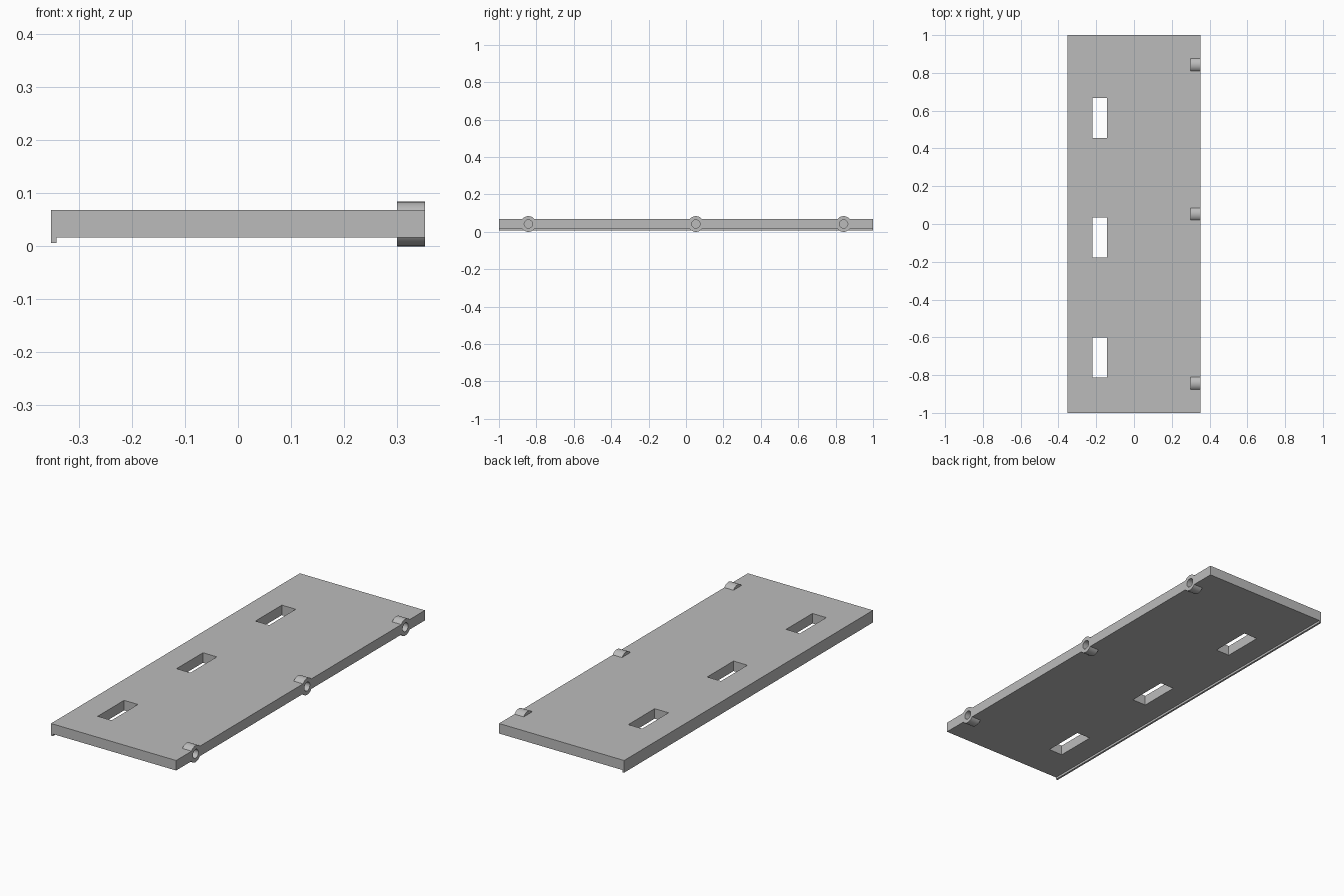
import bpy, bmesh, math
from mathutils import Matrix, Vector

cube = bpy.data.objects.get("Cube")
if cube:
    bpy.data.objects.remove(cube)

HALF_W, HALF_L = 0.352, 1.0
BOTTOM, TOP = 0.017, 0.068
BOSS_Z, BOSS_R, BOSS_LEN, HOLE_R = 0.042, 0.042, 0.052, 0.022

grey = bpy.data.materials.new("plain grey")
grey.use_nodes = True
colour = (0.5, 0.5, 0.5, 1)
grey.diffuse_color = colour
grey.node_tree.nodes["Principled BSDF"].inputs["Base Color"].default_value = colour


def make_object(name, bm, helper=False):
    bmesh.ops.recalc_face_normals(bm, faces=bm.faces)
    mesh = bpy.data.meshes.new(name)
    bm.to_mesh(mesh)
    bm.free()
    mesh.materials.append(grey)
    obj = bpy.data.objects.new(name, mesh)
    bpy.context.collection.objects.link(obj)
    if helper:
        obj.hide_render = True
        obj.hide_viewport = True
        obj.display_type = 'WIRE'
    return obj


def add_box(bm, centre, size):
    matrix = Matrix.Translation(centre) @ Matrix.Diagonal((*size, 1))
    bmesh.ops.create_cube(bm, size=1, matrix=matrix)


def add_rod(bm, x0, x1, y, radius):
    matrix = Matrix.Translation(((x0 + x1) / 2, y, BOSS_Z)) @ Matrix.Rotation(math.pi / 2, 4, 'Y')
    bmesh.ops.create_cone(bm, cap_ends=True, segments=48, radius1=radius,
                          radius2=radius, depth=x1 - x0, matrix=matrix)


def boolean(obj, other, operation):
    mod = obj.modifiers.new(other.name, 'BOOLEAN')
    mod.operation, mod.object, mod.solver = operation, other, 'EXACT'


# Panel: a flat slab with a thin lip under its right edge, extruded lengthwise
profile = [(-HALF_W, 0.006), (-0.342, 0.006), (-0.342, BOTTOM),
           (HALF_W, BOTTOM), (HALF_W, TOP), (-HALF_W, TOP)]
bm = bmesh.new()
face = bm.faces.new([bm.verts.new((x, -HALF_L, z)) for x, z in profile])
ext = bmesh.ops.extrude_face_region(bm, geom=[face])
bmesh.ops.translate(bm, vec=Vector((0, 2 * HALF_L, 0)),
                    verts=[v for v in ext["geom"] if isinstance(v, bmesh.types.BMVert)])
panel = make_object("panel", bm)

# Round bosses along the left edge, with a blind pin hole in each
bosses, openings = bmesh.new(), bmesh.new()
for y in (-0.843, 0.053, 0.843):
    add_rod(bosses, HALF_W - BOSS_LEN, HALF_W, y, BOSS_R)
    add_rod(openings, HALF_W - BOSS_LEN + 0.004, HALF_W + 0.05, y, HOLE_R)

# Rectangular slots through the panel
for y in (-0.706, -0.072, 0.562):
    add_box(openings, (-0.182, y, BOSS_Z), (0.078, 0.212, 0.2))

boolean(panel, make_object("boss_shapes", bosses, True), 'UNION')
boolean(panel, make_object("opening_cutter", openings, True), 'DIFFERENCE')

# Apply the cuts and smooth the round surfaces
bpy.context.view_layer.update()
graph = bpy.context.evaluated_depsgraph_get()
result = bpy.data.meshes.new_from_object(panel.evaluated_get(graph))
panel.modifiers.clear()
panel.data = result
for name in ("boss_shapes", "opening_cutter"):
    bpy.data.objects.remove(bpy.data.objects[name])
bpy.ops.object.select_all(action='DESELECT')
panel.select_set(True)
bpy.context.view_layer.objects.active = panel
bpy.ops.object.shade_smooth_by_angle(angle=math.radians(30))
